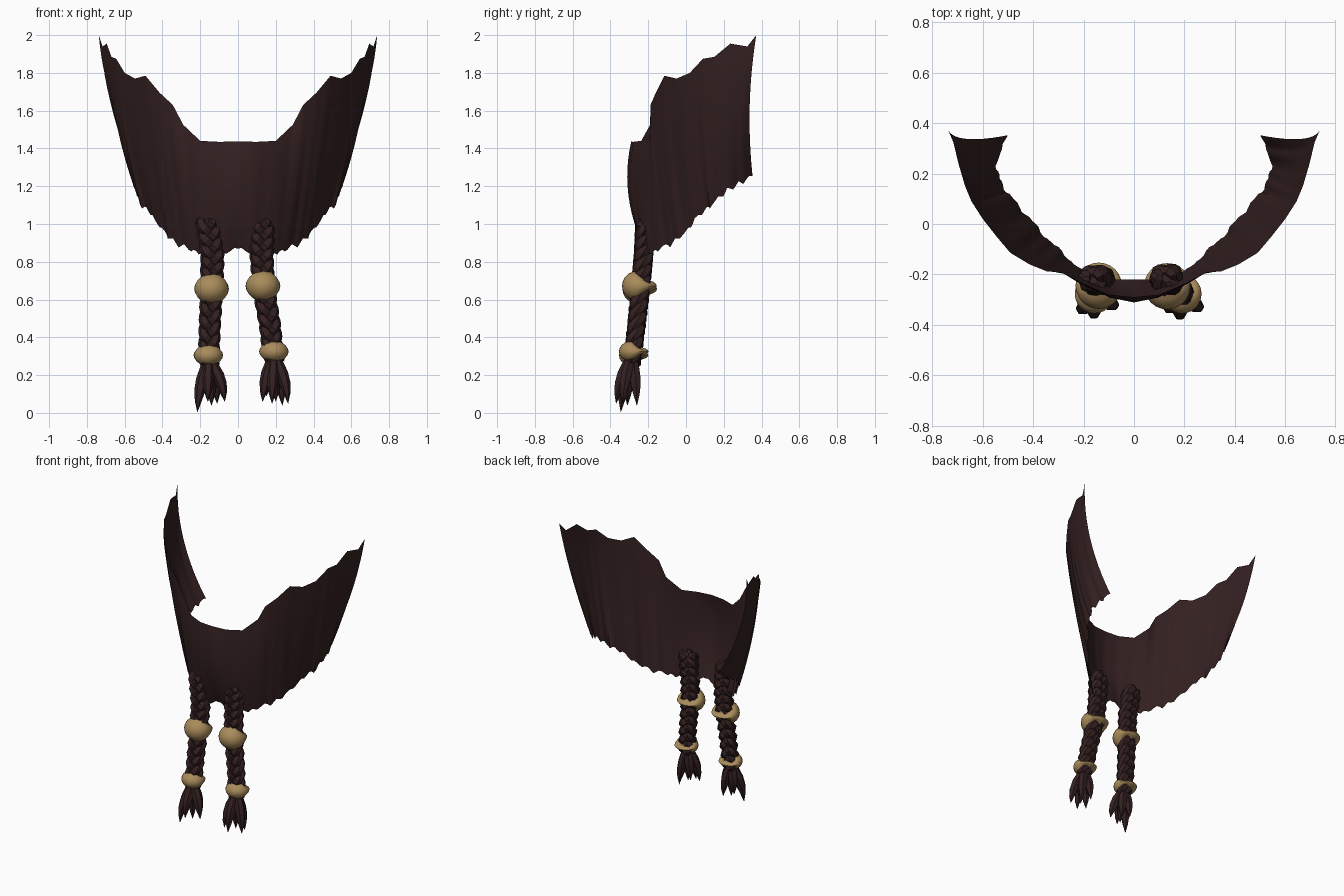
import bpy, bmesh, math, random
from mathutils import Vector

if "Cube" in bpy.data.objects:
    bpy.data.objects.remove(bpy.data.objects["Cube"])

random.seed(4)


def material(name, rgb):
    m = bpy.data.materials.new(name)
    m.diffuse_color = (*rgb, 1)
    m.use_nodes = True
    m.node_tree.nodes["Principled BSDF"].inputs["Base Color"].default_value = m.diffuse_color
    return m


HAIR = material("dark brown hair", (0.034, 0.0145, 0.015))
GOLD = material("dull gold", (0.40, 0.26, 0.105))


def finish(name, bm, mat, angle=35, recalc=True):
    if recalc:
        bmesh.ops.recalc_face_normals(bm, faces=bm.faces)
    me = bpy.data.meshes.new(name)
    bm.to_mesh(me)
    bm.free()
    me.materials.append(mat)
    ob = bpy.data.objects.new(name, me)
    bpy.context.collection.objects.link(ob)
    bpy.ops.object.select_all(action='DESELECT')
    ob.select_set(True)
    bpy.context.view_layer.objects.active = ob
    bpy.ops.object.shade_smooth_by_angle(angle=math.radians(angle))
    return ob


def sample(points, u):
    """Point at fraction u of an evenly indexed polyline."""
    f = u * (len(points) - 1)
    i = min(int(f), len(points) - 2)
    return Vector(points[i]).lerp(Vector(points[i + 1]), f - i)


def tube(bm, path, radii, sides=7):
    """Tapered tube along a roughly vertical path, capped at both ends."""
    rings = []
    for i, p in enumerate(path):
        d = (path[min(i + 1, len(path) - 1)] - path[max(i - 1, 0)]).normalized()
        u = d.cross(Vector((0, 1, 0))).normalized()
        v = d.cross(u)
        rings.append([bm.verts.new(p + radii[i] * (math.cos(a) * u + math.sin(a) * v))
                      for a in [2 * math.pi * k / sides for k in range(sides)]])
    for a, b in zip(rings, rings[1:]):
        for k in range(sides):
            n = (k + 1) % sides
            bm.faces.new((a[k], a[n], b[n], b[k]))
    bm.faces.new(rings[0])
    bm.faces.new(rings[-1])


# Beard sheet: curved half, lofted between a top and a ragged bottom edge
TOP = [(0, -.29, 1.437), (.1, -.28, 1.435), (.2, -.237, 1.44), (.29, -.19, 1.525),
       (.345, -.188, 1.63), (.415, -.16, 1.695), (.49, -.115, 1.785), (.545, -.05, 1.77),
       (.60, .02, 1.80), (.645, .09, 1.875), (.67, .15, 1.885), (.695, .235, 1.955),
       (.717, .325, 1.94), (.737, .372, 2.0)]
BOTTOM = [(0, -.22, .87), (.08, -.22, .85), (.15, -.21, .855), (.21, -.185, .85),
          (.26, -.135, .868), (.315, -.085, .89), (.37, -.03, .93), (.415, .025, .99),
          (.465, .08, 1.06), (.505, .13, 1.09), (.535, .18, 1.145), (.545, .235, 1.19),
          (.53, .29, 1.22), (.50, .352, 1.255)]
# outward belly of the sheet from the middle to the rear edge
BELLY = [(b, 0, 0) for b in (.20, .11, .06, .05, .06, .08, .12, .16, .20)]
COLS, ROWS = 52, 12
bm = bmesh.new()
grid = []
for c in range(COLS + 1):
    u = c / COLS
    t, b = sample(TOP, u), sample(BOTTOM, u)
    if 0 < c < COLS:
        b.z += 0.011 * math.sin(c * 1.5) + random.uniform(-.006, .006)
    out = Vector((math.sin(u * 1.05), -math.cos(u * 1.05), 0))
    fold = 0.005 * math.sin(c * 0.9) + 0.003 * math.sin(c * 1.9 + 1)
    belly = sample(BELLY, u).x
    col = []
    for r in range(ROWS + 1):
        s = r / ROWS
        p = t.lerp(b, s) + out * (belly * s * (1 - s) + fold * s * min(1, u * 4))
        if c == 0:
            p.x = 0
        col.append(bm.verts.new(p))
    grid.append(col)
for c in range(COLS):
    for r in range(ROWS):
        bm.faces.new((grid[c][r], grid[c][r + 1], grid[c + 1][r + 1], grid[c + 1][r]))
sheet = finish("beard_sheet", bm, HAIR, 40)
mirror = sheet.modifiers.new("mirror", 'MIRROR')
mirror.use_axis[0] = True


def braid(name, centre):
    """Three woven strands following a centre line."""
    bm = bmesh.new()
    steps, turns = 72, 4
    for k in range(3):
        path, radii = [], []
        for i in range(steps + 1):
            u = i / steps
            a = 2 * math.pi * (turns * u + k / 3)
            w = 1.06 - 0.16 * u
            path.append(sample(centre, u) +
                        Vector((.034 * w * math.sin(a), .021 * w * math.sin(2 * a), 0)))
            radii.append((.034 + .004 * math.cos(2 * a)) * w * (0.6 if i in (0, steps) else 1))
        tube(bm, path, radii, 6)
    finish(name, bm, HAIR, 30)


def tassel(name, root, tips):
    """Pointed locks fanning out below the lower bead."""
    bm = bmesh.new()
    root = Vector(root)
    for x, y, z in tips:
        tip = Vector((x, y, z))
        side = Vector((x - root.x, y - root.y, 0))
        path, radii = [], []
        for i, r in enumerate((.022, .028, .032, .029, .018, .001)):
            s = i / 5
            path.append(root.lerp(tip, s) + side * (0.8 * s * (1 - s)))
            radii.append(r)
        tube(bm, path, radii, 6)
    finish(name, bm, HAIR, 30)


# Bead half height by angle from the front: full, pinched, then a small flare
PINCH = [1, 1, 1, 1, 1, .97, .85, .66, .46, .32, .26, .30, .45]


def bead(name, pos, width, height):
    """Rounded clasp wrapped round the braid, full in front and pinched behind."""
    bm = bmesh.new()
    seg, lats = 24, [-76, -55, -36, -18, 0, 18, 36, 55, 76]
    columns = []
    for k in range(seg):
        a = 2 * math.pi * k / seg
        h = height * PINCH[min(k, seg - k)]
        columns.append([bm.verts.new(Vector(pos) + Vector((
            width * math.sin(a) * math.cos(math.radians(l)),
            -width * math.cos(a) * math.cos(math.radians(l)),
            h * math.sin(math.radians(l))))) for l in lats])
    for k in range(seg):
        a, b = columns[k], columns[(k + 1) % seg]
        for j in range(len(lats) - 1):
            bm.faces.new((a[j], b[j], b[j + 1], a[j + 1]))
    finish(name, bm, GOLD, 40, recalc=False)


# Left and right hanging braids with their beads and tassels
braid("left_braid", [(-.16, -.215, 1.02), (-.135, -.225, .83), (-.14, -.24, .65),
                     (-.15, -.262, .45), (-.155, -.285, .25)])
bead("left_upper_bead", (-.14, -.245, .657), .092, .083)
bead("left_lower_bead", (-.157, -.277, .305), .078, .059)
tassel("left_tassel", (-.155, -.285, .29),
       [(-.215, -.345, .005), (-.16, -.365, .06), (-.07, -.325, .06),
        (-.11, -.26, .05), (-.19, -.27, .08), (-.14, -.31, .04)])

braid("right_braid", [(.13, -.21, 1.02), (.125, -.225, .84), (.135, -.242, .66),
                      (.17, -.265, .46), (.19, -.285, .27)])
bead("right_upper_bead", (.132, -.247, .672), .092, .083)
bead("right_lower_bead", (.19, -.277, .325), .078, .059)
tassel("right_tassel", (.19, -.285, .31),
       [(.13, -.34, .06), (.18, -.37, .05), (.265, -.335, .05),
        (.235, -.26, .04), (.15, -.265, .09), (.2, -.31, .06)])
